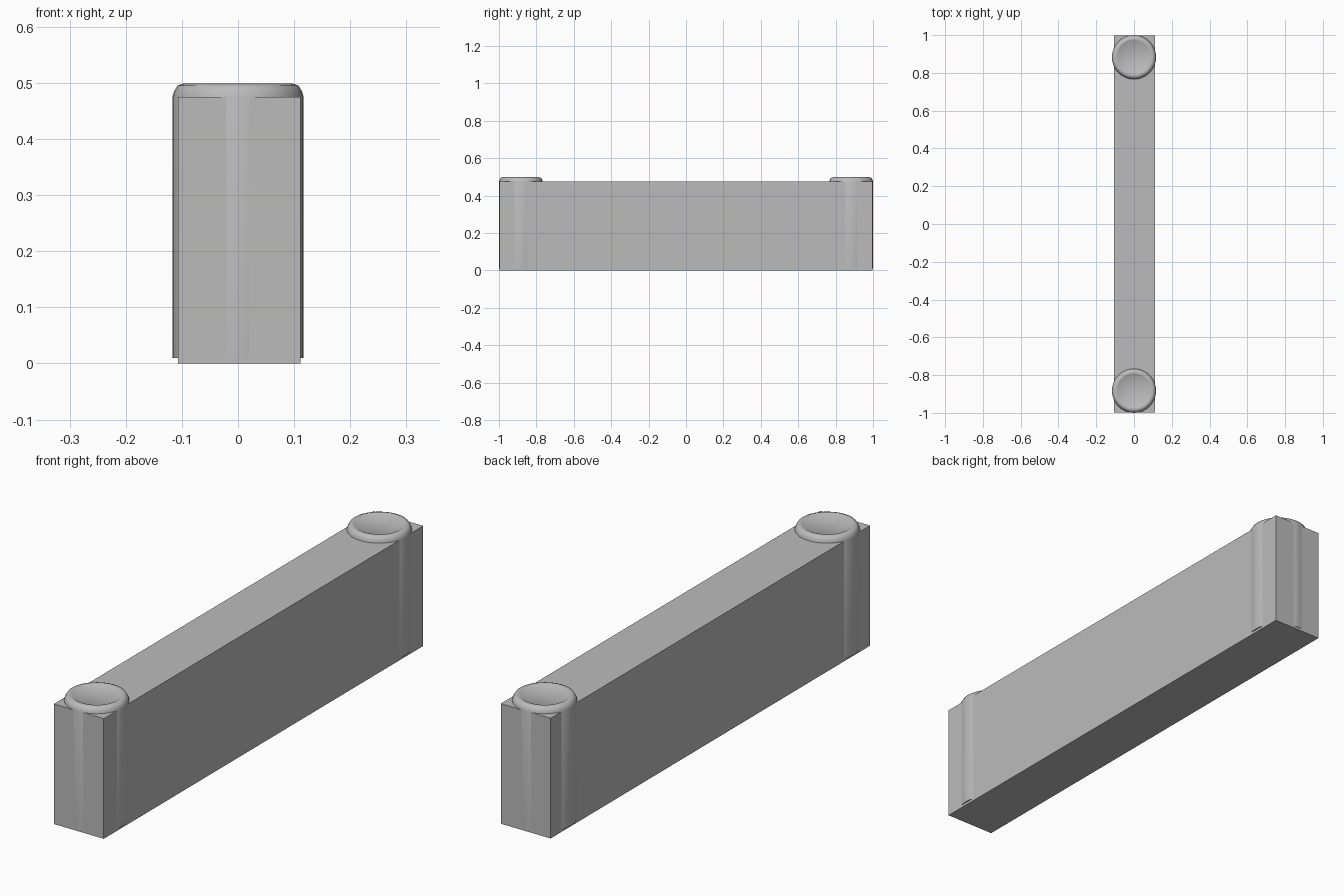
import bpy, bmesh, math

if "Cube" in bpy.data.objects:
    bpy.data.objects.remove(bpy.data.objects["Cube"])

grey = bpy.data.materials.new("plain grey")
grey.diffuse_color = (0.5, 0.5, 0.5, 1)
grey.use_nodes = True
grey.node_tree.nodes["Principled BSDF"].inputs["Base Color"].default_value = grey.diffuse_color


def add_object(name, bm):
    bmesh.ops.recalc_face_normals(bm, faces=bm.faces)
    mesh = bpy.data.meshes.new(name)
    bm.to_mesh(mesh)
    bm.free()
    mesh.materials.append(grey)
    ob = bpy.data.objects.new(name, mesh)
    bpy.context.collection.objects.link(ob)
    return ob


# Long wall block, slightly off centre in x
bm = bmesh.new()
bmesh.ops.create_cube(bm, size=1)
for v in bm.verts:
    v.co.x = v.co.x * 0.218 + 0.0025
    v.co.y *= 1.996
    v.co.z = (v.co.z + 0.5) * 0.475
add_object("wall_block", bm)


# Round end post: turned profile with rounded rim and shallow dished top
def end_post(name, y):
    profile = [(0, 0.01), (0.117, 0.01), (0.117, 0.475), (0.114, 0.485),
               (0.108, 0.495), (0.098, 0.4985), (0.089, 0.497),
               (0.083, 0.493), (0, 0.493)]
    bm = bmesh.new()
    vs = [bm.verts.new((r, 0, z)) for r, z in profile]
    es = [bm.edges.new(p) for p in zip(vs, vs[1:])]
    bmesh.ops.spin(bm, geom=vs + es, cent=(0, 0, 0), axis=(0, 0, 1),
                   angle=math.tau, steps=32, use_duplicate=False)
    bmesh.ops.remove_doubles(bm, verts=bm.verts, dist=1e-5)
    ob = add_object(name, bm)
    ob.location.y = y
    bpy.ops.object.select_all(action='DESELECT')
    ob.select_set(True)
    bpy.context.view_layer.objects.active = ob
    bpy.ops.object.shade_smooth_by_angle(angle=math.radians(40))


for name, y in (("front_post", -0.883), ("back_post", 0.883)):
    end_post(name, y)
